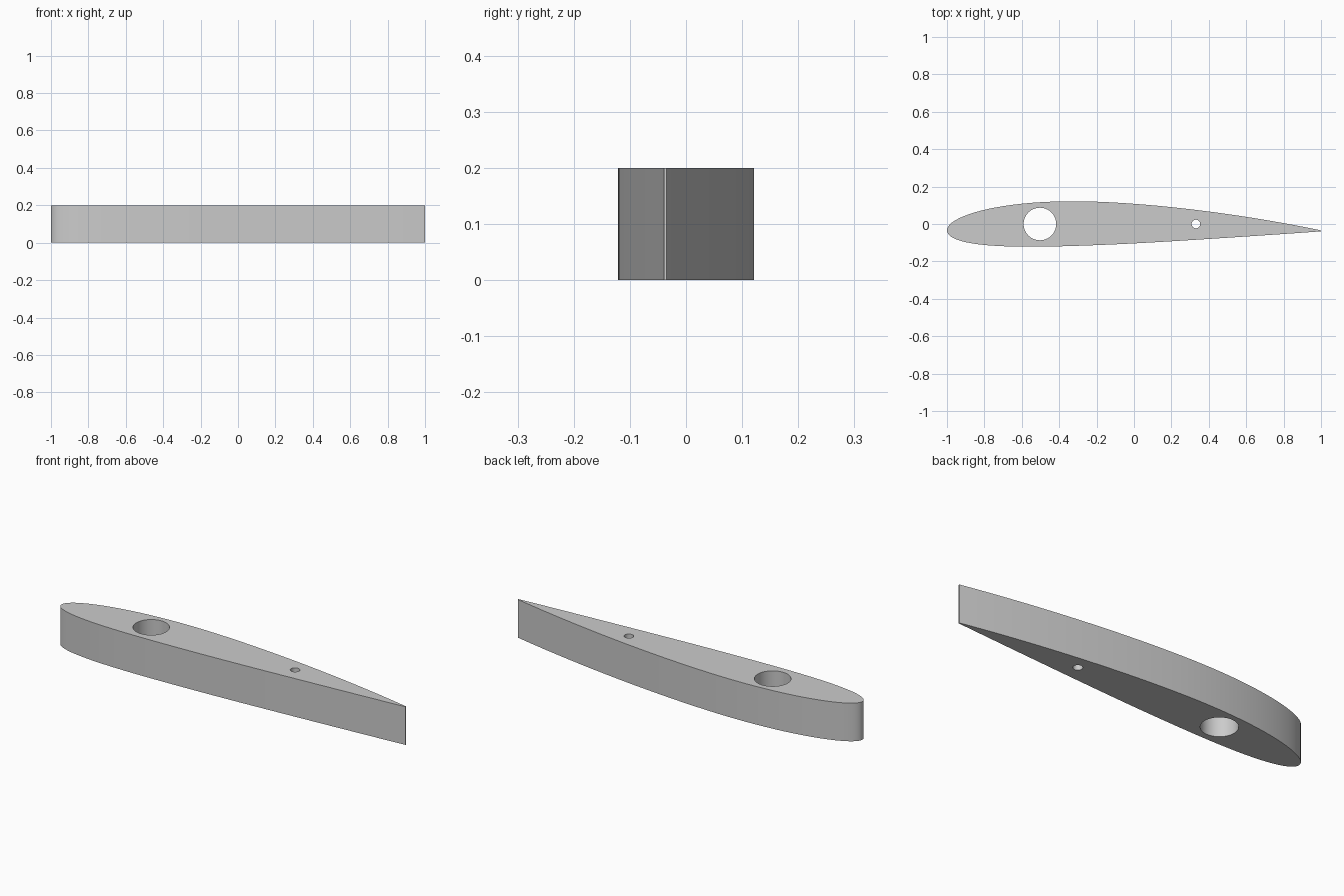
import bpy, bmesh, math

cube = bpy.data.objects.get("Cube")
if cube:
    bpy.data.objects.remove(cube, do_unlink=True)

CHORD, HEIGHT = 2.0, 0.2
THICK, CAMBER, CAMBER_POS = 0.12, 0.02, 0.4
STEPS = 50


def surface_point(t, side):
    """Point on the upper (side=1) or lower (side=-1) skin of a cambered wing section."""
    half = 5 * THICK * (0.2969 * math.sqrt(t) - 0.126 * t - 0.3516 * t**2
                        + 0.2843 * t**3 - 0.1015 * t**4)
    p = CAMBER_POS
    d = p if t < p else 1 - p
    mid = CAMBER / d**2 * ((1 - 2 * p if t >= p else 0) + 2 * p * t - t * t)
    angle = math.atan(2 * CAMBER / d**2 * (p - t))
    return (CHORD * (t - side * half * math.sin(angle)),
            CHORD * (mid + side * half * math.cos(angle)))


def circle(x, y, r, n=64):
    return [(x + r * math.cos(math.tau * i / n), y + r * math.sin(math.tau * i / n))
            for i in range(n)]


# Section outline, denser at the nose, centred on the origin
stations = [(1 - math.cos(math.pi * i / STEPS)) / 2 for i in range(STEPS + 1)]
outline = [surface_point(t, 1) for t in reversed(stations)]
outline += [surface_point(t, -1) for t in stations[1:]]
xs, ys = zip(*outline)
cx, cy = (min(xs) + max(xs)) / 2, (min(ys) + max(ys)) / 2
outline = [(x - cx, y - cy) for x, y in outline]

# Spar hole near the nose and pin hole near the tail
loops = [outline, circle(-0.503, 0, 0.087), circle(0.331, 0, 0.023, 32)]

# Fill the section around the holes and extrude it upwards
bm = bmesh.new()
edges = []
for loop in loops:
    verts = [bm.verts.new((x, y, 0)) for x, y in loop]
    edges += [bm.edges.new((a, b)) for a, b in zip(verts, verts[1:] + verts[:1])]
bmesh.ops.triangle_fill(bm, edges=edges, use_beauty=True)
top = bmesh.ops.extrude_face_region(bm, geom=bm.faces[:], use_keep_orig=True)["geom"]
bmesh.ops.translate(bm, vec=(0, 0, HEIGHT),
                    verts=[v for v in top if isinstance(v, bmesh.types.BMVert)])
bmesh.ops.recalc_face_normals(bm, faces=bm.faces[:])
mesh = bpy.data.meshes.new("wing_rib")
bm.to_mesh(mesh)
bm.free()

# Plain grey material
grey = bpy.data.materials.new("plain grey")
grey.use_nodes = True
grey.diffuse_color = (0.6, 0.6, 0.6, 1)
grey.node_tree.nodes["Principled BSDF"].inputs["Base Color"].default_value = grey.diffuse_color
mesh.materials.append(grey)

rib = bpy.data.objects.new("wing_rib", mesh)
bpy.context.collection.objects.link(rib)
bpy.ops.object.select_all(action="DESELECT")
rib.select_set(True)
bpy.context.view_layer.objects.active = rib
bpy.ops.object.shade_smooth_by_angle(angle=math.radians(30))
